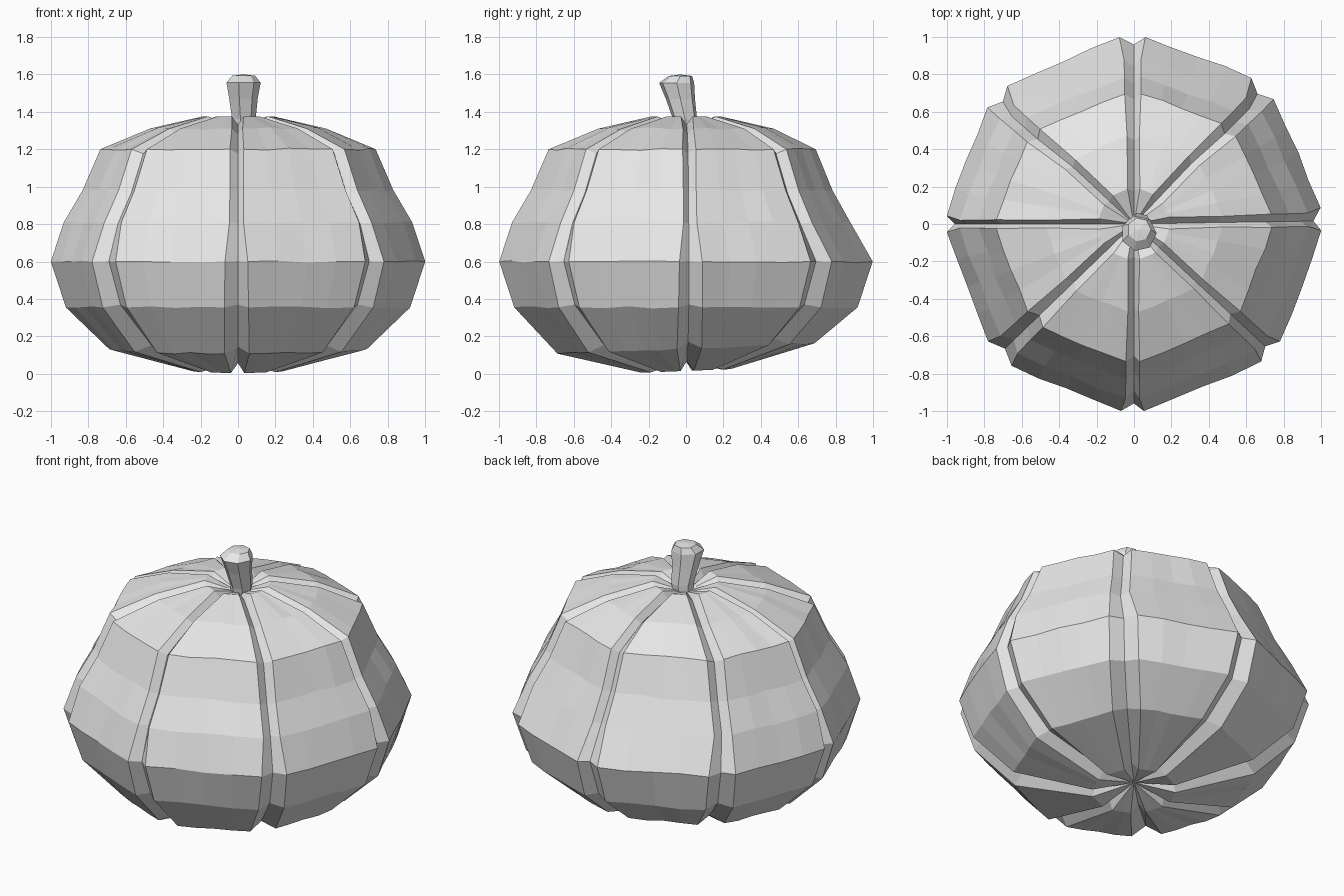
import bpy, bmesh, math, random
from mathutils import Vector

random.seed(4)

cube = bpy.data.objects.get("Cube")
if cube:
    bpy.data.objects.remove(cube, do_unlink=True)

# One plain grey for everything
grey = bpy.data.materials.new("plain grey")
grey.use_nodes = True
grey.diffuse_color = (0.8, 0.8, 0.8, 1)
grey.node_tree.nodes["Principled BSDF"].inputs["Base Color"].default_value = (0.8, 0.8, 0.8, 1)


def loft(name, rings, bottom, top):
    """Skin closed rings of points, ending in a single point at each pole."""
    bm = bmesh.new()
    rows = [[bm.verts.new(p) for p in ring] for ring in rings]
    n = len(rows[0])
    low, high = bm.verts.new(bottom), bm.verts.new(top)
    for i in range(n):
        j = (i + 1) % n
        bm.faces.new((low, rows[0][j], rows[0][i]))
        for a, b in zip(rows, rows[1:]):
            bm.faces.new((a[i], a[j], b[j], b[i]))
        bm.faces.new((rows[-1][i], rows[-1][j], high))
    bmesh.ops.recalc_face_normals(bm, faces=bm.faces)
    mesh = bpy.data.meshes.new(name)
    bm.to_mesh(mesh)
    bm.free()
    mesh.materials.append(grey)
    obj = bpy.data.objects.new(name, mesh)
    bpy.context.collection.objects.link(obj)
    return obj


# Body profile as radius, height, groove depth, extra lip width in degrees
PROFILE = [(0.24, 0.015, 0.055, 5), (0.69, 0.135, 0.06, 2), (0.92, 0.355, 0.05, 0.5),
           (1.0, 0.6, 0.042, 0), (0.93, 0.81, 0.04, -1.2), (0.83, 0.98, 0.04, -1),
           (0.735, 1.2, 0.04, -0.6), (0.47, 1.31, 0.04, 0), (0.19, 1.375, 0.045, 6),
           (0.06, 1.33, 0.01, 6)]
# Grooves in degrees: centre, lip before, lip after
GROOVES = [(1, 3, 4), (46.5, 4.7, 4.7), (90, 3.5, 4.5), (137, 4.5, 4.5),
           (180, 2.5, 2.5), (224, 5.2, 5.2), (270, 4, 3), (317, 4.2, 4.2)]
CORE_HEIGHT = 0.65


def body_ring(radius, height, depth, extra):
    inward = Vector((-radius, CORE_HEIGHT - height)).normalized() * depth
    ring = []

    def add(r, z, angle):
        x, y = r * math.cos(angle), r * math.sin(angle)
        # the underside rises slightly towards the back
        if height < 0.25:
            z += 0.04 * y
        # the back shoulder leans in a little more than the front
        elif 0.7 < height < 1.25 and y > 0:
            y *= 0.945
        ring.append((x, y, z))

    for k, (centre, before, after) in enumerate(GROOVES):
        following = GROOVES[(k + 1) % len(GROOVES)]
        start = centre + after + extra
        end = following[0] - following[1] - extra
        if end < start:
            end += 360
        # groove floor, then the nearly flat face of the rib
        add(radius + inward.x, height + inward.y, math.radians(centre))
        half = math.radians(end - start) / 2
        middle = math.radians(start + end) / 2
        for t in (-1, -0.5, 0, 0.5, 1):
            chord = math.cos(half) / math.cos(half * t)
            r, z = radius * (1 - 0.9 * (1 - chord)), height
            if abs(t) < 1 and radius > 0.3:
                r += random.uniform(-0.006, 0.006)
                z += random.uniform(-0.006, 0.006)
            add(r, z, middle + half * t)
    return ring


loft("pumpkin_body", [body_ring(*level) for level in PROFILE], (0, 0, 0.07), (0, 0, 1.31))

# Stem: flares upward and leans to the front, with a tip that slopes to the front
STEM = [(0.02, 0.0, 0.055, 1.28), (0.028, -0.005, 0.066, 1.36),
        (0.025, -0.03, 0.08, 1.47), (0.025, -0.05, 0.096, 1.555),
        (0.027, -0.03, 0.064, 1.592)]
SIDES = 7
stem_rings = [[(x + r * math.cos(math.tau * i / SIDES), y + r * math.sin(math.tau * i / SIDES), z)
               for i in range(SIDES)] for x, y, r, z in STEM]
loft("stem", stem_rings, (0.02, 0, 1.27), (0.027, -0.03, 1.6))
